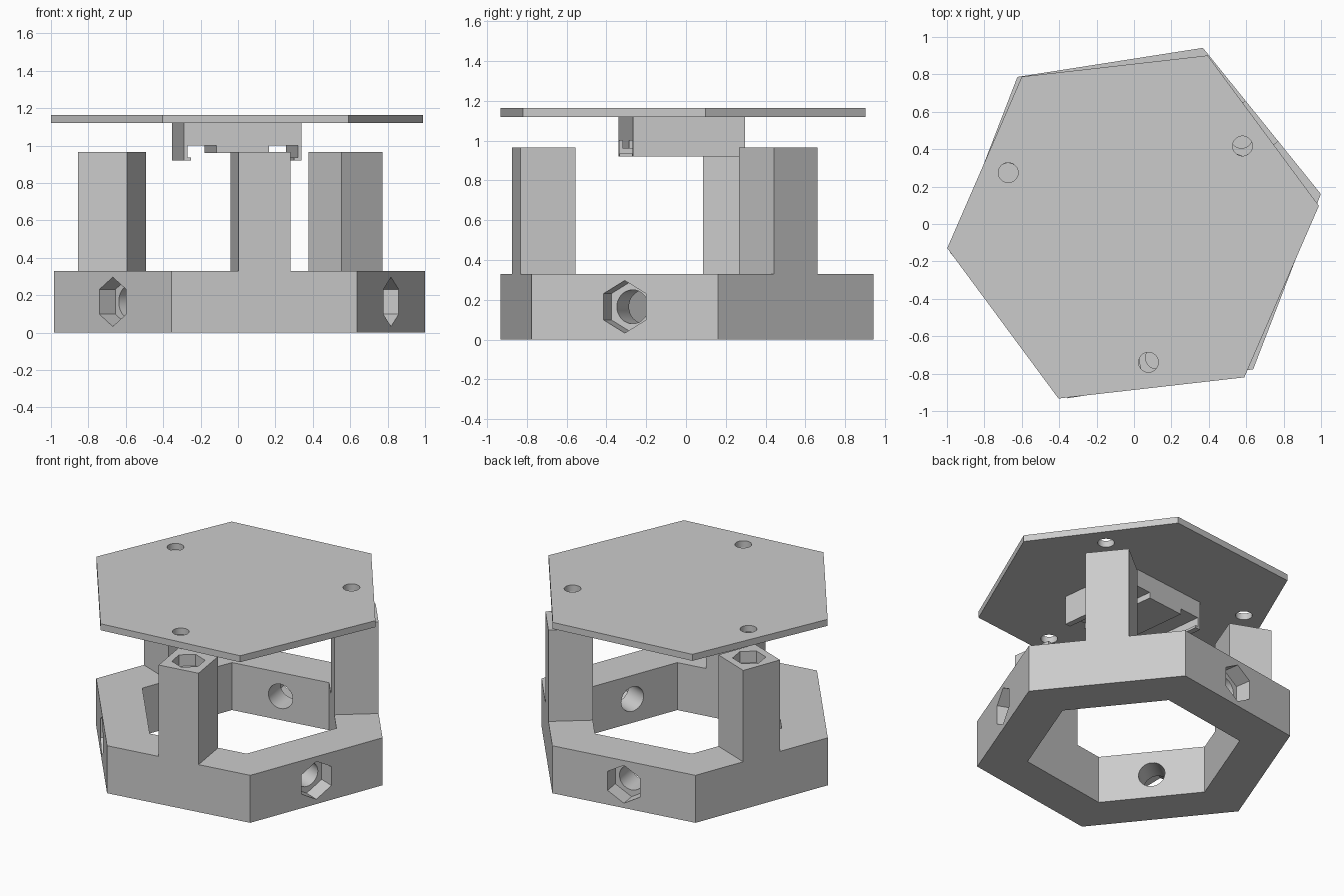
import bpy
import bmesh
from math import cos, sin, pi, radians, sqrt
from mathutils import Matrix, Vector

start_cube = bpy.data.objects.get("Cube")
if start_cube:
    bpy.data.objects.remove(start_cube, do_unlink=True)

grey = bpy.data.materials.new("plain_grey")
grey.use_nodes = True
grey.diffuse_color = (0.6, 0.6, 0.6, 1)
grey.node_tree.nodes["Principled BSDF"].inputs["Base Color"].default_value = (0.6, 0.6, 0.6, 1)


def ngon(radius, sides, turn=0.0):
    return [(radius * cos(turn + 2 * pi * i / sides), radius * sin(turn + 2 * pi * i / sides))
            for i in range(sides)]


def prism(name, outline, low, high, frame=Matrix()):
    """Extrude a 2D outline from low to high along the frame's z axis."""
    bm = bmesh.new()
    base = bm.faces.new([bm.verts.new((x, y, low)) for x, y in outline])
    top = bmesh.ops.extrude_face_region(bm, geom=[base])["geom"]
    bmesh.ops.translate(bm, vec=(0, 0, high - low),
                        verts=[v for v in top if isinstance(v, bmesh.types.BMVert)])
    bmesh.ops.recalc_face_normals(bm, faces=bm.faces)
    bm.transform(frame)
    mesh = bpy.data.meshes.new(name)
    bm.to_mesh(mesh)
    bm.free()
    mesh.materials.append(grey)
    obj = bpy.data.objects.new(name, mesh)
    bpy.context.collection.objects.link(obj)
    return obj


def activate(obj):
    bpy.ops.object.select_all(action='DESELECT')
    obj.select_set(True)
    bpy.context.view_layer.objects.active = obj


def cut(obj, cutter):
    """Subtract the cutter from the object and discard it."""
    cutter.hide_render = True
    activate(obj)
    mod = obj.modifiers.new("cut", 'BOOLEAN')
    mod.operation = 'DIFFERENCE'
    mod.solver = 'EXACT'
    mod.object = cutter
    bpy.ops.object.modifier_apply(modifier=mod.name)
    bpy.data.objects.remove(cutter, do_unlink=True)


def finish(obj, x, y, turn):
    obj.location = (x, y, 0)
    obj.rotation_euler.z = radians(turn)
    activate(obj)
    bpy.ops.object.transform_apply(location=True, rotation=True, scale=True)
    bpy.ops.object.shade_smooth_by_angle(angle=radians(30))


def radial(angle, r, t):
    """Point at distance r along a direction and t sideways from it."""
    return (r * cos(angle) - t * sin(angle), r * sin(angle) + t * cos(angle))


# Hexagonal base ring with three posts, one on every other side
ring_radius, wall, post_half = 1.004, 0.28, 0.14
ring_top, post_top = 0.33, 0.965
apothem = ring_radius * sqrt(3) / 2
inner_radius = (apothem - wall) * 2 / sqrt(3)
base = prism("base_with_posts", ngon(ring_radius, 6), 0, post_top)
cut(base, prism("opening", ngon(inner_radius, 6), -0.2, 1.2))

post_angles = [radians(30 + 120 * k) for k in range(3)]
for a in post_angles:
    b = a + radians(120)
    # Clear the wall between neighbouring posts
    gap = [radial(a, 0.45, post_half), radial(a, 1.3, post_half),
           radial((a + b) / 2, 1.8, 0),
           radial(b, 1.3, -post_half), radial(b, 0.45, -post_half)]
    cut(base, prism("gap", gap, ring_top, 1.2))

for a in post_angles:
    # Nut pocket and blind bore in the post top
    x, y = radial(a, apothem - wall / 2, 0)
    at_post = Matrix.Translation((x, y, 0))
    cut(base, prism("post_pocket", ngon(0.105, 6, a), post_top - 0.08, 1.1, at_post))
    cut(base, prism("post_bore", ngon(0.058, 32), 0.6, 1.1, at_post))
    # Nut pocket and through bore in the next side wall
    side = a + radians(60)
    across = Vector((-sin(side), cos(side), 0))
    up = Vector((0, 0, 1))
    out = Vector((cos(side), sin(side), 0))
    frame = Matrix.Translation((0, 0, ring_top / 2)) @ Matrix((across, up, out)).transposed().to_4x4()
    cut(base, prism("side_pocket", ngon(0.132, 6, pi / 2), apothem - 0.11, 1.1, frame))
    cut(base, prism("side_bore", ngon(0.085, 32), 0.4, 1.1, frame))
finish(base, 0.007, 0.005, 8.9)

# Hexagonal top plate with three bolt holes
plate = prism("top_plate", ngon(1.0, 6), 1.12, 1.165)
for a in post_angles:
    x, y = radial(a, 0.728, 0)
    cut(plate, prism("bolt_hole", ngon(0.053, 32), 1.0, 1.3, Matrix.Translation((x, y, 0))))
finish(plate, -0.005, -0.016, 6.5)

# Clip bracket under the plate: a lipped profile run front to back
half = [(0.142, 0.96), (0.142, 1.0), (0.297, 1.0), (0.297, 0.936),
        (0.277, 0.936), (0.277, 0.92), (0.317, 0.92), (0.317, 1.12)]
profile = half + [(-x, z) for x, z in reversed(half)]
bracket = prism("clip_bracket", profile, -0.283, 0.283, Matrix.Rotation(pi / 2, 4, 'X'))
finish(bracket, -0.007, -0.021, 6.5)
